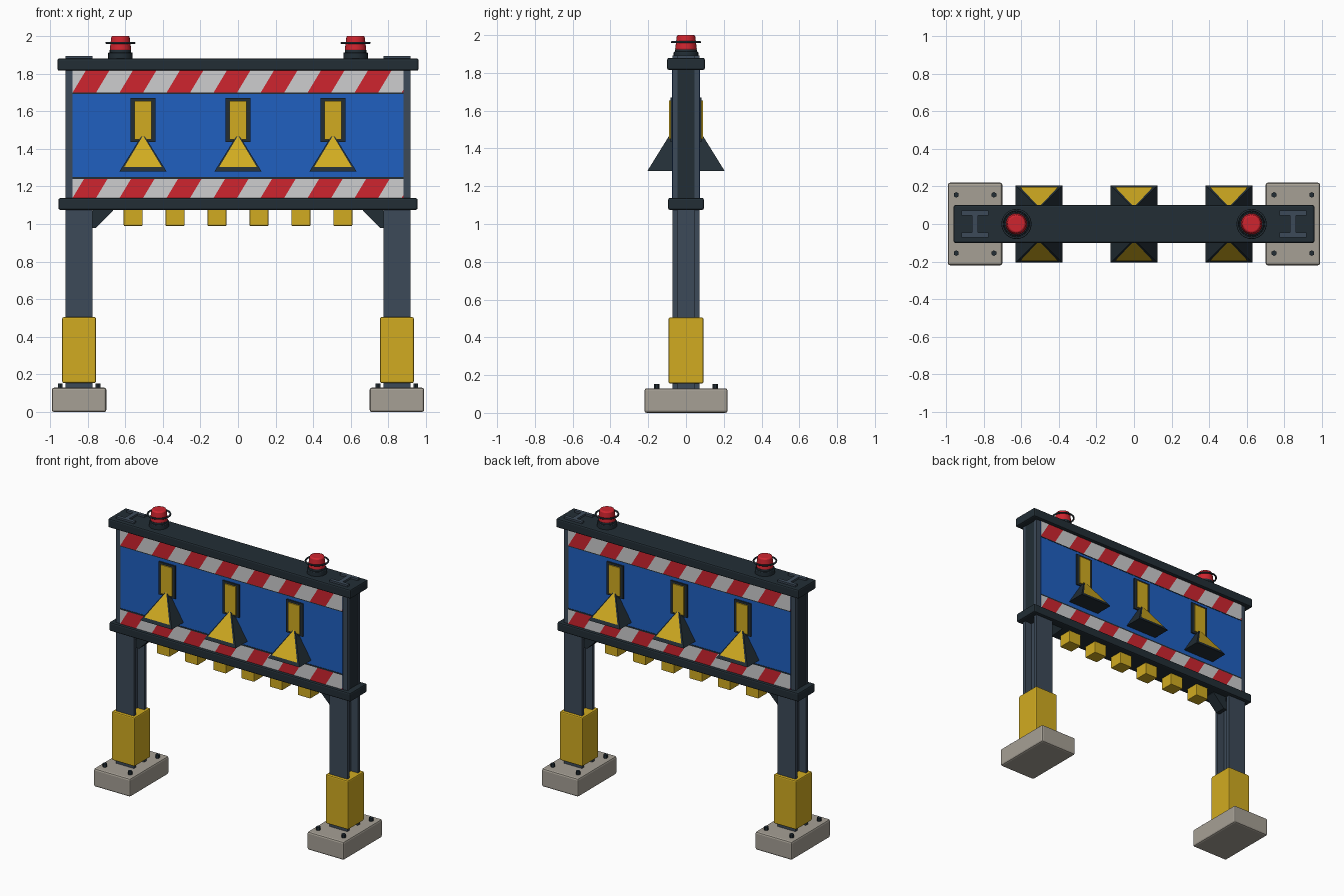
import bpy, bmesh, math
from mathutils import Matrix, Vector

cube = bpy.data.objects.get("Cube")
if cube:
    bpy.data.objects.remove(cube, do_unlink=True)


def material(name, rgb):
    m = bpy.data.materials.new(name)
    m.use_nodes = True
    m.diffuse_color = (*rgb, 1)
    m.node_tree.nodes["Principled BSDF"].inputs["Base Color"].default_value = (*rgb, 1)
    return m


YELLOW = material("safety yellow", (0.64, 0.41, 0.015))
BLUE = material("panel blue", (0.014, 0.115, 0.53))
RED = material("warning red", (0.62, 0.018, 0.028))
WHITE = material("stripe white", (0.61, 0.61, 0.62))
CONCRETE = material("concrete", (0.38, 0.35, 0.30))
SLATE = material("slate steel", (0.045, 0.068, 0.098))
DARK = material("dark steel", (0.016, 0.027, 0.036))


def finish(name, bm, *mats, bevel=0, smooth=False):
    mesh = bpy.data.meshes.new(name)
    bm.to_mesh(mesh)
    bm.free()
    for m in mats:
        mesh.materials.append(m)
    ob = bpy.data.objects.new(name, mesh)
    bpy.context.collection.objects.link(ob)
    if bevel:
        mod = ob.modifiers.new("bevel", "BEVEL")
        mod.width = bevel
        mod.segments = 2
    if smooth:
        bpy.ops.object.select_all(action="DESELECT")
        ob.select_set(True)
        bpy.context.view_layer.objects.active = ob
        bpy.ops.object.shade_smooth_by_angle(angle=math.radians(35))
    return ob


def add_box(bm, lo, hi):
    lo, hi = Vector(lo), Vector(hi)
    mat = Matrix.Translation((lo + hi) / 2) @ Matrix.Diagonal((*(hi - lo), 1))
    bmesh.ops.create_cube(bm, size=1, matrix=mat)


def box(name, lo, hi, mat, bevel=0):
    bm = bmesh.new()
    add_box(bm, lo, hi)
    return finish(name, bm, mat, bevel=bevel)


def cone(name, x, y, z0, z1, r0, r1, mat, sides=24, turn=0, bevel=0):
    bm = bmesh.new()
    bmesh.ops.create_cone(bm, cap_ends=True, segments=sides, radius1=r0, radius2=r1, depth=z1 - z0,
                          matrix=Matrix.Translation((x, y, (z0 + z1) / 2)) @ Matrix.Rotation(turn, 4, "Z"))
    return finish(name, bm, mat, bevel=bevel, smooth=sides > 8)


# Legs, footings, guards, braces and beacons on each side
for s, side in ((1, "left"), (-1, "right")):
    cx = s * 0.845
    box(f"{side}_footing", (cx - 0.145, -0.22, 0), (cx + 0.145, 0.22, 0.13), CONCRETE, 0.012)
    for dx in (-0.1, 0.1):
        for y in (-0.155, 0.155):
            cone(f"{side}_anchor_bolt", cx + dx, y, 0.125, 0.153, 0.015, 0.015, DARK, sides=6)

    bm = bmesh.new()
    for y in (-0.071, 0.046):
        add_box(bm, (cx - 0.071, y, 0.12), (cx + 0.071, y + 0.025, 1.893))
    add_box(bm, (cx - 0.016, -0.05, 0.12), (cx + 0.016, 0.05, 1.893))
    finish(f"{side}_column", bm, SLATE)
    box(f"{side}_column_guard", (cx - 0.09, -0.092, 0.155), (cx + 0.09, 0.092, 0.505), YELLOW, 0.008)

    bm = bmesh.new()
    outline = ((0.77, 1.09), (0.665, 1.09), (0.665, 1.07), (0.755, 0.98), (0.785, 0.98))
    face = bm.faces.new([bm.verts.new((s * x, -0.04, z)) for x, z in outline])
    new = bmesh.ops.extrude_face_region(bm, geom=[face])["geom"]
    bmesh.ops.translate(bm, vec=(0, 0.08, 0), verts=[v for v in new if isinstance(v, bmesh.types.BMVert)])
    bmesh.ops.recalc_face_normals(bm, faces=bm.faces)
    finish(f"{side}_brace", bm, DARK)

    bx = s * 0.625
    cone(f"{side}_beacon_base", bx, 0, 1.87, 1.912, 0.065, 0.065, DARK, bevel=0.004)
    cone(f"{side}_beacon_collar", bx, 0, 1.91, 1.925, 0.057, 0.057, DARK)
    cone(f"{side}_beacon_lens", bx, 0, 1.92, 2.0, 0.058, 0.048, RED, bevel=0.008)
    bpy.ops.mesh.primitive_torus_add(location=(bx, 0, 1.963), major_radius=0.074, minor_radius=0.006,
                                     major_segments=32, minor_segments=8)
    ring = bpy.context.object
    ring.name = f"{side}_beacon_ring"
    ring.data.materials.append(DARK)
    bpy.ops.object.shade_smooth_by_angle(angle=math.radians(60))

# Frame and panel
box("top_beam", (-0.96, -0.1, 1.815), (0.96, 0.1, 1.88), DARK, 0.01)
box("lower_beam", (-0.955, -0.095, 1.075), (0.955, 0.095, 1.138), DARK, 0.01)
box("panel_frame", (-0.913, -0.068, 1.12), (0.913, 0.068, 1.83), DARK)
box("panel", (-0.88, -0.073, 1.13), (0.88, 0.073, 1.82), BLUE)

# Blocks hanging under the lower beam
for i in range(6):
    x = (i - 2.5) * 0.223
    box("hanging_block", (x - 0.05, -0.05, 0.99), (x + 0.05, 0.05, 1.08), YELLOW, 0.004)


def hazard_strip(name, s, z0, z1):
    """Strip cut by slanted planes, with alternating colours."""
    bm = bmesh.new()
    corners = ((-0.88, z0), (0.88, z0), (0.88, z1), (-0.88, z1))
    bm.faces.new([bm.verts.new((x, -0.075, z)) for x, z in corners])
    step, slope = 0.125, 0.6
    for k in range(-1, 16):
        bmesh.ops.bisect_plane(bm, geom=bm.verts[:] + bm.edges[:] + bm.faces[:],
                               plane_co=(-0.88 + k * step, 0, z0), plane_no=(1, 0, -slope))
    for f in bm.faces:
        c = f.calc_center_median()
        f.material_index = math.floor((c.x + 0.88 - slope * (c.z - z0)) / step) % 2
    if s < 0:
        bmesh.ops.rotate(bm, matrix=Matrix.Rotation(math.pi, 3, "Z"), verts=bm.verts)
    finish(name, bm, RED, WHITE)


# Both faces of the sign: strips, trims and lamps
for s, side in ((1, "front"), (-1, "back")):
    def slab(name, x0, x1, z0, z1, depth, mat):
        ys = sorted((-s * 0.06, -s * depth))
        box(f"{side}_{name}", (x0, ys[0], z0), (x1, ys[1], z1), mat)

    hazard_strip(f"{side}_upper_strip", s, 1.698, 1.815)
    hazard_strip(f"{side}_lower_strip", s, 1.138, 1.24)
    slab("upper_trim", -0.88, 0.88, 1.692, 1.698, 0.075, DARK)
    slab("lower_trim", -0.88, 0.88, 1.24, 1.25, 0.075, DARK)

    for x in (-0.505, 0, 0.505):
        slab("lamp_housing", x - 0.066, x + 0.066, 1.435, 1.67, 0.083, DARK)
        slab("lamp_plate", x - 0.045, x + 0.045, 1.45, 1.655, 0.091, YELLOW)
        cone(f"{side}_lamp_hood", x, -s * 0.08, 1.28, 1.475, 0.125 * math.sqrt(2), 0.006, DARK,
             sides=4, turn=math.pi / 4)
        # Bright triangle on the outer slope of the hood
        bm = bmesh.new()
        tri = ((0, 0.09, 1.47), (-0.1, 0.196, 1.303), (0.1, 0.196, 1.303))
        bm.faces.new([bm.verts.new((x + s * dx, -s * y, z)) for dx, y, z in tri])
        finish(f"{side}_lamp_beam", bm, YELLOW)
